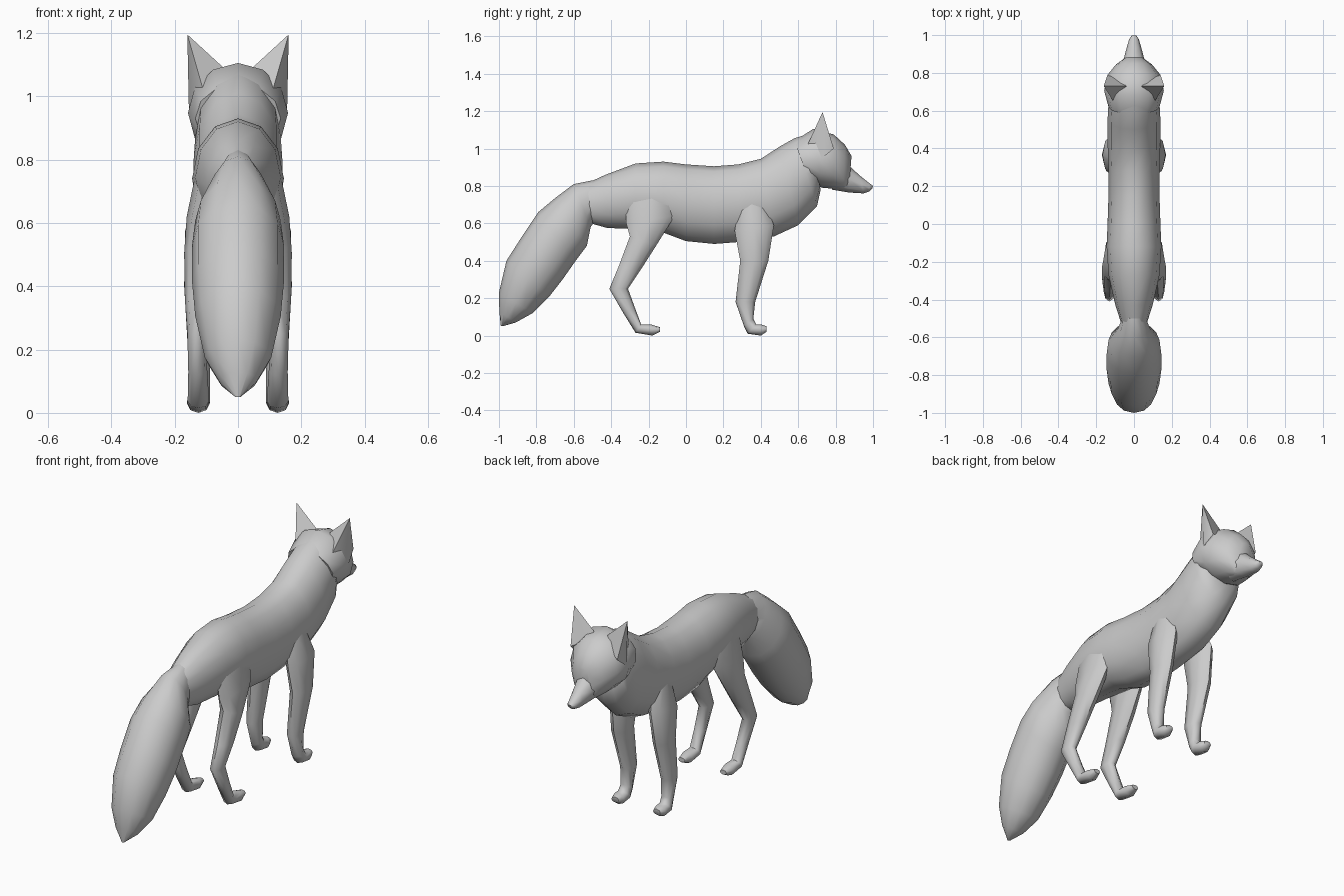
import bpy, bmesh, math

cube = bpy.data.objects.get("Cube")
if cube:
    bpy.data.objects.remove(cube, do_unlink=True)

fur = bpy.data.materials.new("grey_fur")
fur.use_nodes = True
colour = (.6, .6, .6, 1)
fur.diffuse_color = colour
shader = next(n for n in fur.node_tree.nodes if n.type == 'BSDF_PRINCIPLED')
shader.inputs["Base Color"].default_value = colour


def finish(name, bm, mirrored, angle):
    """Turn a bmesh into a smooth shaded object, optionally mirrored across x."""
    bmesh.ops.recalc_face_normals(bm, faces=bm.faces)
    mesh = bpy.data.meshes.new(name)
    bm.to_mesh(mesh)
    bm.free()
    obj = bpy.data.objects.new(name, mesh)
    bpy.context.collection.objects.link(obj)
    mesh.materials.append(fur)
    bpy.ops.object.select_all(action='DESELECT')
    obj.select_set(True)
    bpy.context.view_layer.objects.active = obj
    bpy.ops.object.shade_smooth_by_angle(angle=math.radians(angle))
    if mirrored:
        mirror = obj.modifiers.new("Mirror", 'MIRROR')
        mirror.use_mirror_merge = False
    return obj


def loft(name, sections, sides=12, mirrored=False, angle=60):
    """Skin elliptical rings, each spanning two side-profile points.
    Section: (y, z) of one edge, (y, z) of the other, half width, centre x."""
    bm = bmesh.new()
    rings = []
    for ya, za, yb, zb, half_width, *centre in sections:
        x = centre[0] if centre else 0
        ring = []
        for i in range(sides):
            a = math.tau * i / sides
            t = (1 - math.cos(a)) / 2
            ring.append(bm.verts.new((x + half_width * math.sin(a),
                                      ya + (yb - ya) * t,
                                      za + (zb - za) * t)))
        rings.append(ring)
    for low, high in zip(rings, rings[1:]):
        for i in range(sides):
            j = (i + 1) % sides
            bm.faces.new((low[i], low[j], high[j], high[i]))
    bm.faces.new(rings[0])
    bm.faces.new(rings[-1])
    return finish(name, bm, mirrored, angle)


# Torso and neck: back edge first, belly edge second
loft("body", [
    (-.56, .80, -.51, .60, .065),
    (-.43, .86, -.42, .575, .10),
    (-.27, .92, -.27, .57, .135),
    (-.12, .93, -.12, .55, .145),
    (0, .915, 0, .505, .14),
    (.15, .905, .15, .49, .135),
    (.28, .915, .28, .5, .135),
    (.4, .945, .47, .53, .14),
    (.5, 1.01, .6, .59, .14),
    (.58, 1.055, .7, .69, .135),
    (.66, 1.08, .72, .78, .12),
])

# Head: crown edge first, jaw edge second
loft("head", [
    (.58, 1.04, .66, .82, .135),
    (.68, 1.105, .73, .79, .158),
    (.79, 1.075, .79, .785, .14),
    (.85, 1.02, .84, .775, .095),
    (.885, .96, .87, .77, .05),
])
loft("muzzle", [
    (.80, .97, .78, .78, .085),
    (.875, .905, .87, .765, .055),
    (.93, .855, .95, .76, .037),
    (.98, .815, .98, .77, .025),
    (1, .80, .995, .785, .012),
], sides=8)

# Bushy tail: upper edge first, lower edge second
loft("tail", [
    (-.50, .83, -.48, .62, .06),
    (-.6, .81, -.51, .58, .085),
    (-.7, .735, -.53, .48, .135),
    (-.79, .66, -.59, .40, .145),
    (-.88, .525, -.66, .30, .145),
    (-.96, .40, -.73, .21, .135),
    (-1, .23, -.82, .12, .105),
    (-.998, .13, -.91, .07, .06),
    (-.99, .05, -.98, .05, .008),
])

# Legs: rear edge first, front edge second
loft("front_legs", [
    (.29, .74, .40, .77, .03, .09),
    (.26, .56, .47, .59, .05, .117),
    (.29, .40, .44, .40, .045, .125),
    (.265, .18, .37, .18, .035, .122),
    (.31, .05, .36, .09, .033, .122),
    (.33, .01, .375, .06, .036, .125),
    (.40, 0, .40, .06, .036, .125),
    (.43, .02, .43, .05, .022, .125),
], sides=8, mirrored=True)
loft("hind_legs", [
    (-.32, .75, -.04, .80, .04, .09),
    (-.32, .60, -.06, .64, .05, .112),
    (-.30, .53, -.16, .48, .048, .122),
    (-.36, .37, -.24, .355, .04, .128),
    (-.41, .25, -.31, .25, .03, .13),
    (-.335, .12, -.27, .14, .03, .127),
    (-.27, .015, -.24, .06, .034, .125),
    (-.18, 0, -.19, .06, .034, .125),
    (-.14, .02, -.14, .045, .02, .125),
], sides=8, mirrored=True)

# Pointed ears with a hollow in front
bm = bmesh.new()
tip = bm.verts.new((.16, .73, 1.195))
base = [bm.verts.new(p) for p in (
    (.04, .73, 1.085),
    (.085, .765, 1.03),
    (.14, .79, 1.0),
    (.155, .73, .95),
    (.11, .65, 1.02),
)]
for i, corner in enumerate(base):
    bm.faces.new((tip, corner, base[(i + 1) % len(base)]))
bm.faces.new(base)
finish("ears", bm, True, 50)
